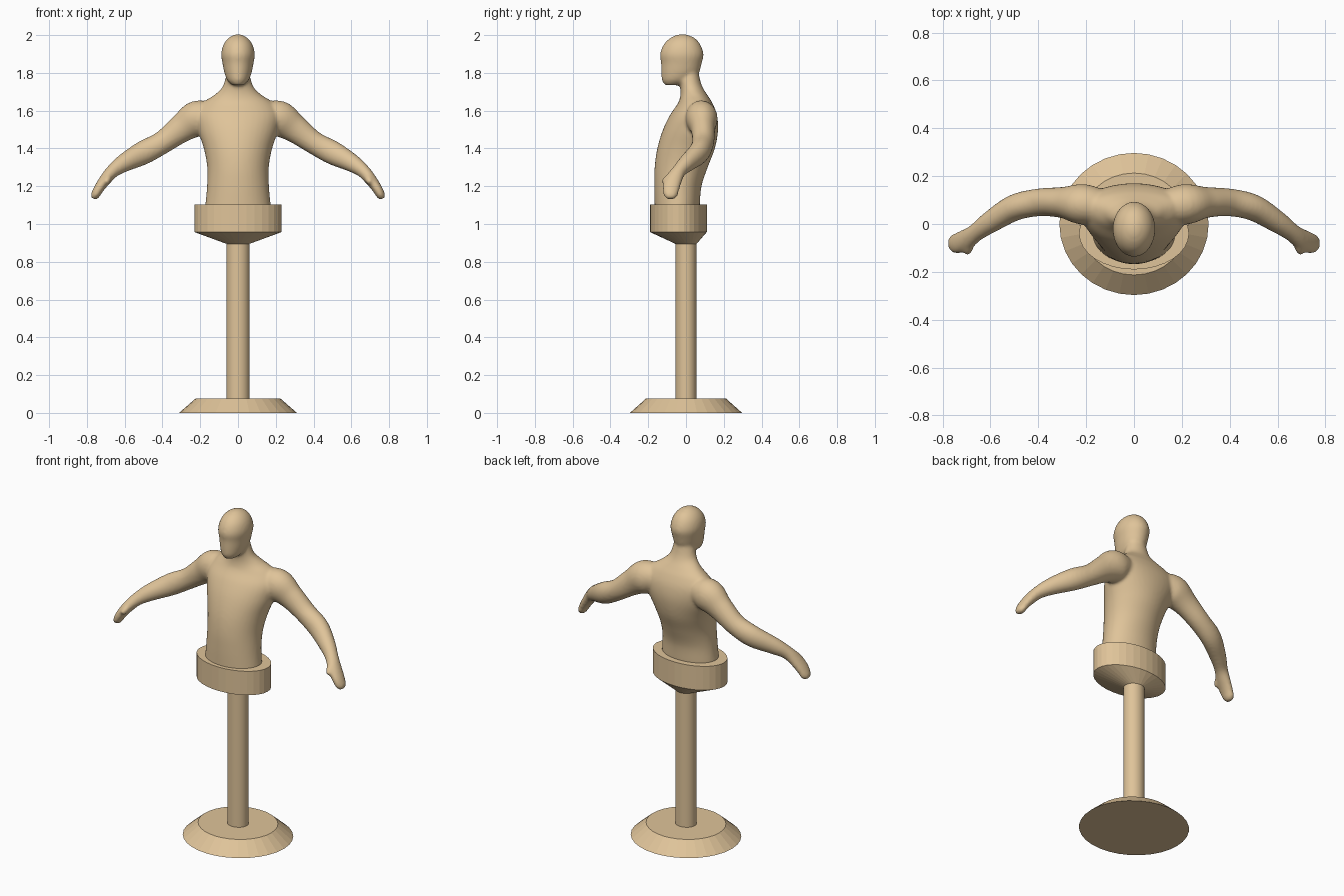
import bpy, bmesh, math
from mathutils import Vector

if "Cube" in bpy.data.objects:
    bpy.data.objects.remove(bpy.data.objects["Cube"])

tan = bpy.data.materials.new("tan")
tan.diffuse_color = (0.74, 0.55, 0.32, 1)
tan.use_nodes = True
tan.node_tree.nodes["Principled BSDF"].inputs["Base Color"].default_value = tan.diffuse_color


def add_object(name, bm):
    bmesh.ops.recalc_face_normals(bm, faces=bm.faces[:])
    mesh = bpy.data.meshes.new(name)
    bm.to_mesh(mesh)
    bm.free()
    mesh.materials.append(tan)
    ob = bpy.data.objects.new(name, mesh)
    bpy.context.collection.objects.link(ob)
    return ob


def skin(bm, rings):
    """Bridge equal rings of points and cap both ends."""
    loops = [[bm.verts.new(p) for p in ring] for ring in rings]
    n = len(loops[0])
    for a, b in zip(loops, loops[1:]):
        for i in range(n):
            j = (i + 1) % n
            bm.faces.new((a[i], a[j], b[j], b[i]))
    bm.faces.new(loops[0][::-1])
    bm.faces.new(loops[-1])


def refine(rows, steps=5):
    """Catmull-Rom interpolation of section rows."""
    pts = [rows[0]] + rows + [rows[-1]]
    out = []
    for p0, p1, p2, p3 in zip(pts, pts[1:], pts[2:], pts[3:]):
        for k in range(steps):
            t = k / steps
            out.append([0.5 * (2 * b + (c - a) * t + (2 * a - 5 * b + 4 * c - d) * t * t
                               + (3 * b - a - 3 * c + d) * t ** 3)
                        for a, b, c, d in zip(p0, p1, p2, p3)])
    return out + [rows[-1]]


def circle(n):
    return [(math.cos(2 * math.pi * i / n), math.sin(2 * math.pi * i / n)) for i in range(n)]


def body_loft(bm, rows):
    """Level sections: z, half width, front y, widest y, back y."""
    skin(bm, [[(hx * c, ym + s * (yb - ym if s > 0 else ym - yf), z) for c, s in circle(40)]
              for z, hx, yf, ym, yb in refine(rows)])


def limb_loft(bm, rows, side):
    """Sections along a path: x, y, z, radius along y, radius across."""
    rows = refine(rows)
    pts = [Vector(r[:3]) for r in rows]
    rings = []
    for i, r in enumerate(rows):
        t = (pts[min(i + 1, len(pts) - 1)] - pts[max(i - 1, 0)]).normalized()
        v = Vector((0, 1, 0))
        v = (v - t * v.dot(t)).normalized()
        w = t.cross(v)
        ring = [pts[i] + v * r[3] * c + w * r[4] * s for c, s in circle(24)]
        rings.append([(side * p.x, p.y, p.z) for p in ring])
    skin(bm, rings)


def stand_part(name, rows, n=32):
    """Elliptical turned part: z, x radius, y radius, centre y."""
    bm = bmesh.new()
    skin(bm, [[(rx * c, cy + ry * s, z) for c, s in circle(n)] for z, rx, ry, cy in rows])
    return add_object(name, bm)


# Stand: foot, pole and waist holder
stand_part("stand_foot", [(0, 0.312, 0.297, 0), (0.075, 0.226, 0.213, 0)])
pole = stand_part("stand_pole", [(0.07, 0.061, 0.056, 0), (0.91, 0.061, 0.056, 0)])
holder = stand_part("waist_holder", [(0.895, 0.061, 0.056, 0), (0.957, 0.23, 0.15, -0.04),
                                     (1.103, 0.23, 0.15, -0.04)])

# Torso and neck
bm = bmesh.new()
body_loft(bm, [
    [1.07, .175, -.165, -.045, .070], [1.10, .173, -.166, -.04, .073],
    [1.20, .164, -.168, -.035, .082], [1.30, .163, -.166, -.02, .115],
    [1.40, .181, -.152, .01, .153], [1.50, .215, -.122, .05, .170],
    [1.58, .230, -.083, .075, .163], [1.64, .190, -.042, .075, .140],
    [1.68, .130, -.030, .06, .115], [1.72, .086, -.030, .03, .090],
    [1.77, .067, -.040, .02, .073], [1.85, .050, -.040, .01, .060]])

# Head
body_loft(bm, [
    [1.735, .030, -.112, -.07, -.03], [1.76, .056, -.127, -.05, .03],
    [1.80, .072, -.131, -.03, .068], [1.85, .082, -.132, -.02, .083],
    [1.90, .089, -.137, -.02, .093], [1.95, .077, -.118, -.02, .076],
    [1.985, .050, -.083, -.02, .045], [2.004, .015, -.04, -.02, .0]])

# Arms with hands and thumbs
for side in (1, -1):
    limb_loft(bm, [
        [.10, .07, 1.575, .06, .06], [.21, .082, 1.56, .085, .095],
        [.30, .09, 1.505, .065, .075], [.40, .09, 1.432, .058, .061],
        [.50, .068, 1.378, .055, .063], [.60, .008, 1.325, .046, .049],
        [.66, -.035, 1.283, .038, .037], [.70, -.064, 1.238, .045, .032],
        [.735, -.079, 1.19, .045, .027], [.757, -.081, 1.15, .036, .023],
        [.764, -.081, 1.133, .018, .014]], side)
    limb_loft(bm, [
        [.685, -.07, 1.26, .02, .022], [.692, -.102, 1.235, .02, .02],
        [.70, -.122, 1.215, .014, .014]], side)

# Fuse the figure into one smooth skin
figure = add_object("torso_figure", bm)
fuse = figure.modifiers.new("fuse", "REMESH")
fuse.mode = 'VOXEL'
fuse.voxel_size = 0.009
fuse.use_smooth_shade = True
soften = figure.modifiers.new("soften", "SMOOTH")
soften.factor = 0.5
soften.iterations = 7

# Smooth the pole, keeping its rims sharp
bpy.ops.object.select_all(action='DESELECT')
pole.select_set(True)
bpy.context.view_layer.objects.active = pole
bpy.ops.object.shade_smooth_by_angle(angle=math.radians(30))
